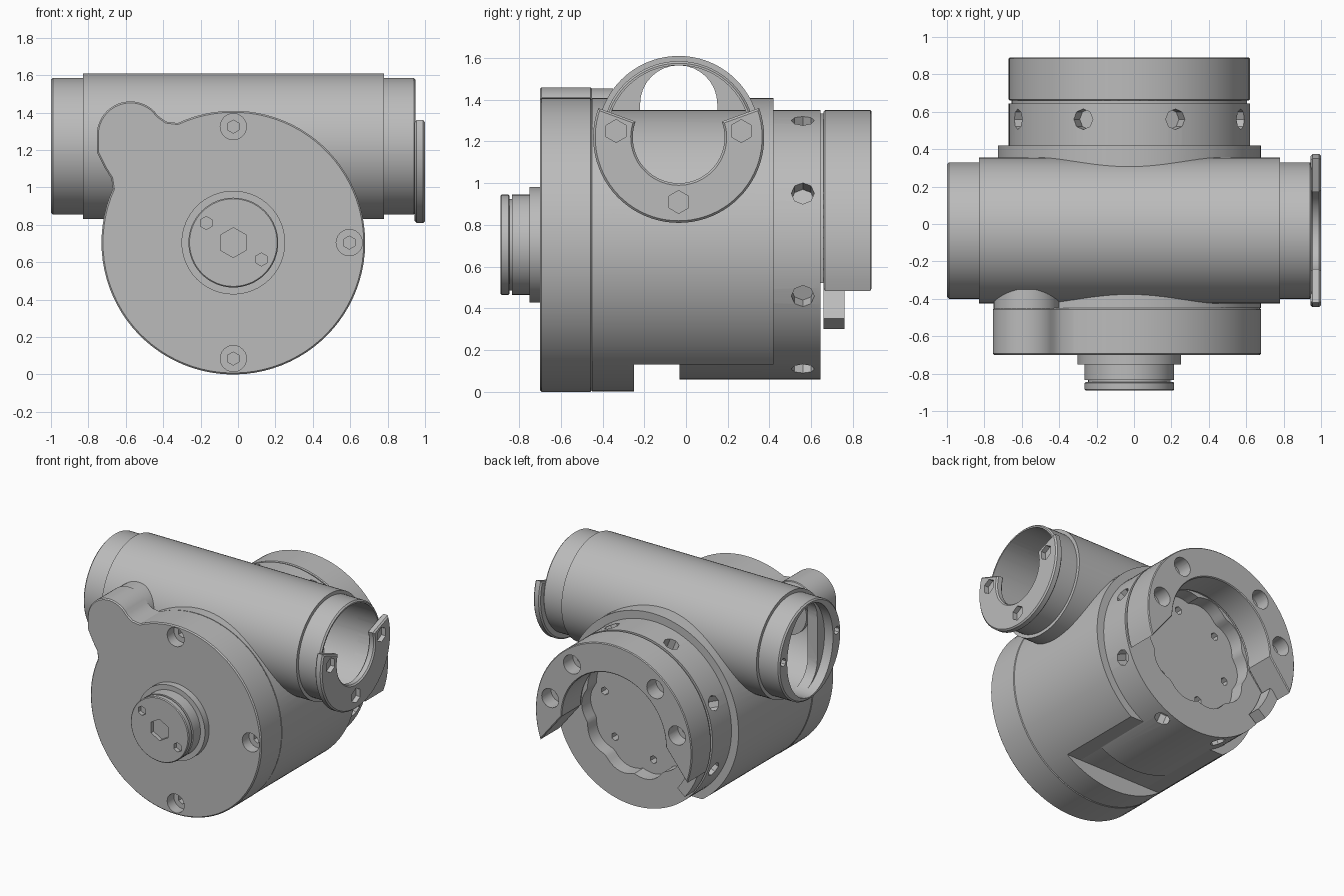
import bpy, bmesh
from math import sin, cos, radians, pi
from mathutils import Vector

cube = bpy.data.objects.get("Cube")
if cube:
    bpy.data.objects.remove(cube, do_unlink=True)

grey = bpy.data.materials.new("machined_grey")
grey.use_nodes = True
GREY = (0.5, 0.5, 0.5, 1)
grey.diffuse_color = GREY
grey.node_tree.nodes["Principled BSDF"].inputs["Base Color"].default_value = GREY

CX, CZ = -0.025, 0.705     # main axis, running along y
TY, TZ = -0.035, 1.22      # cross tube axis, running along x
main, axis = (CX, CZ), (TY, TZ)


def arc(c, r, a, b, n=48):
    """Points on a circular arc, angles in degrees."""
    return [(c[0] + r * cos(radians(a + (b - a) * i / n)),
             c[1] + r * sin(radians(a + (b - a) * i / n))) for i in range(n + 1)]


def polar(c, r, degrees):
    return c[0] + r * cos(radians(degrees)), c[1] + r * sin(radians(degrees))


def circle(c, r, n=64, rz=None):
    return [(c[0] + r * cos(2 * pi * i / n), c[1] + (rz or r) * sin(2 * pi * i / n)) for i in range(n)]


def c_shape(c, r_out, r_in, a, b, taper=0):
    return arc(c, r_out, a, b) + arc(c, r_in, b - taper, a + taper)


def finish(name, bm):
    bmesh.ops.recalc_face_normals(bm, faces=bm.faces)
    bmesh.ops.triangulate(bm, faces=[f for f in bm.faces if len(f.verts) > 4])
    mesh = bpy.data.meshes.new(name)
    bm.to_mesh(mesh)
    bm.free()
    mesh.materials.append(grey)
    obj = bpy.data.objects.new(name, mesh)
    bpy.context.collection.objects.link(obj)
    return obj


def prism(name, pts, lo, hi, along="y", bevel=0):
    """Extrude a flat profile along the x or y axis."""
    place = (lambda t, u, v: (u, t, v)) if along == "y" else (lambda t, u, v: (t, u, v))
    bm = bmesh.new()
    near = [bm.verts.new(place(lo, u, v)) for u, v in pts]
    far = [bm.verts.new(place(hi, u, v)) for u, v in pts]
    caps = [bm.faces.new(near), bm.faces.new(far[::-1])]
    for i in range(len(pts)):
        bm.faces.new((near[i - 1], far[i - 1], far[i], near[i]))
    if bevel:
        bmesh.ops.recalc_face_normals(bm, faces=bm.faces)
        rim = [e for f in caps for e in f.edges]
        bmesh.ops.bevel(bm, geom=rim, offset=bevel, segments=1, affect="EDGES")
    return finish(name, bm)


def rod(start, end, r, n=24):
    """Cylinder cutter between two points."""
    start, end = Vector(start), Vector(end)
    bm = bmesh.new()
    bmesh.ops.create_cone(bm, cap_ends=True, segments=n, radius1=r, radius2=r, depth=(end - start).length)
    turn = (end - start).to_track_quat("Z", "Y")
    for v in bm.verts:
        v.co = turn @ v.co + (start + end) / 2
    return finish("cutter", bm)


def cut(obj, cutters):
    """Subtract all cutters in one pass, then remove them."""
    bm = bmesh.new()
    for c in cutters:
        bm.from_mesh(c.data)
        bpy.data.objects.remove(c, do_unlink=True)
    tool = finish("cutter", bm)
    mod = obj.modifiers.new("cut", "BOOLEAN")
    mod.operation, mod.solver, mod.object, mod.use_self = "DIFFERENCE", "EXACT", tool, True
    mesh = bpy.data.meshes.new_from_object(obj.evaluated_get(bpy.context.evaluated_depsgraph_get()))
    obj.modifiers.clear()
    obj.data = mesh
    bpy.data.objects.remove(tool, do_unlink=True)


def bore():
    return prism("cutter", circle(axis, 0.345), -0.85, 1.1, "x")


def slot(y0, y1):
    return prism("cutter", [(-0.6, -0.2), (0.55, -0.2), (0.55, 0.13), (-0.6, 0.13)], y0, y1)


# Front cover with the rounded lobe at its upper corner, and three bolt pits
lobe = (-0.575, 1.28)
neck = [(-0.755, 1.19), (-0.71, 1.10), (-0.678, 1.05)]
outline = (arc(main, 0.705, 156, 475, 80) + [(-0.385, 1.352), (-0.43, 1.385)]
           + arc(lobe, 0.18, 45, 180, 20) + neck)
cover = prism("front_cover", outline, -0.70, -0.45, bevel=0.008)
pits = []
for angle in (0, 90, 270):
    x, z = polar(main, 0.62, angle)
    pits += [rod((x, -0.8, z), (x, -0.62, z), 0.07), rod((x, -0.66, z), (x, -0.57, z), 0.035, 6)]
cut(cover, pits)
prism("lobe_back", circle(lobe, 0.175, 40), -0.46, -0.35)

# Outer sleeve, notched underneath and opened where the tube passes
sleeve = prism("sleeve", circle(main, 0.703, 96), -0.45, 0.42)
cut(sleeve, [prism("cutter", circle(main, 0.642, 96), -0.40, 0.6), slot(-0.25, 0.7), bore()])

# Inner core with radial holes and a scalloped socket at the back
core = prism("core", circle(main, 0.645, 96), -0.43, 0.645)
scallop = [polar(main, 0.405 + 0.03 * abs(cos(radians(5 * i * 3.75))), i * 3.75) for i in range(96)]
holes = [slot(-0.25, -0.03), prism("cutter", scallop, 0.54, 0.8)]
for i in range(8):
    (x0, z0), (x1, z1) = (polar(main, r, 22.5 + 45 * i) for r in (0.56, 0.8))
    holes.append(rod((x0, 0.56, z0), (x1, 0.56, z1), 0.055, 8))
for i in range(6):
    x, z = polar(main, 0.33, 15 + 60 * i)
    holes.append(rod((x, 0.48, z), (x, 0.7, z), 0.03, 6))
cut(core, holes)

# Open clamp ring at the back with tapered legs, and a thin tab below one of them
prism("ring_neck", c_shape(main, 0.63, 0.44, -17, 197, 18), 0.64, 0.67)
ring = prism("back_ring", c_shape(main, 0.645, 0.43, -20, 200, 20), 0.66, 0.89, bevel=0.006)
prism("ring_tab", c_shape(main, 0.64, 0.56, 196, 219), 0.66, 0.76)
pits = []
for angle in (12, 50, 130, 168):
    x, z = polar(main, 0.535, angle)
    pits += [rod((x, 0.78, z), (x, 1.0, z), 0.07), rod((x, 0.72, z), (x, 0.82, z), 0.035, 6)]
cut(ring, pits)

# Cross tube: thick middle, slimmer ends, oval mouth and narrow throat on the right
middle = prism("tube_middle", circle(axis, 0.39, 96), -0.83, 0.78, "x")
cut(middle, [prism("cutter", circle(axis, 0.345), -0.9, 0.9, "x")])
ends = prism("tube_ends", circle(axis, 0.365, 96), -1.0, 0.95, "x", 0.01)
throat = arc((TY, TZ + 0.16), 0.185, 0, 180, 16) + arc((TY, TZ - 0.16), 0.185, 180, 360, 16)
holes = [bore(), prism("cutter", circle(axis, 0.27, 64, 0.343), -1.1, -0.93, "x"),
         prism("cutter", throat, -1.0, -0.8, "x")]
for side in (-1, 1):
    holes.append(rod((-1.1, TY + side * 0.315, 1.25), (-0.94, TY + side * 0.315, 1.25), 0.03, 8))
cut(ends, holes)

# Cupped end plate on the left of the tube
plate = prism("end_plate", c_shape(axis, 0.41, 0.22, 160, 380), 0.945, 1.0, "x", 0.01)
cut(plate, [rod((0.965, y, z), (1.1, y, z), 0.055, 6)
            for y, z in ((TY - 0.3, 1.25), (TY + 0.3, 1.25), (TY, 0.91))])

# Stepped front hub with key socket and two pin holes
for name, r, y0, y1 in (("hub_base", 0.277, -0.75, -0.69), ("hub_step", 0.24, -0.835, -0.74),
                        ("hub_groove", 0.22, -0.855, -0.83)):
    prism(name, circle(main, r), y0, y1)
hub = prism("hub_face", circle(main, 0.24), -0.89, -0.845, bevel=0.006)
cut(hub, [rod((x, -1, z), (x, -0.86, z), r, 6)
          for x, z, r in ((CX, CZ, 0.08), (-0.17, 0.81, 0.035), (0.125, 0.615, 0.035))])

# Smooth the curved walls, keep the edges crisp
bpy.ops.object.select_all(action="DESELECT")
for obj in bpy.context.scene.objects:
    if obj.type == "MESH":
        obj.select_set(True)
        bpy.context.view_layer.objects.active = obj
bpy.ops.object.shade_smooth_by_angle(angle=radians(30))
